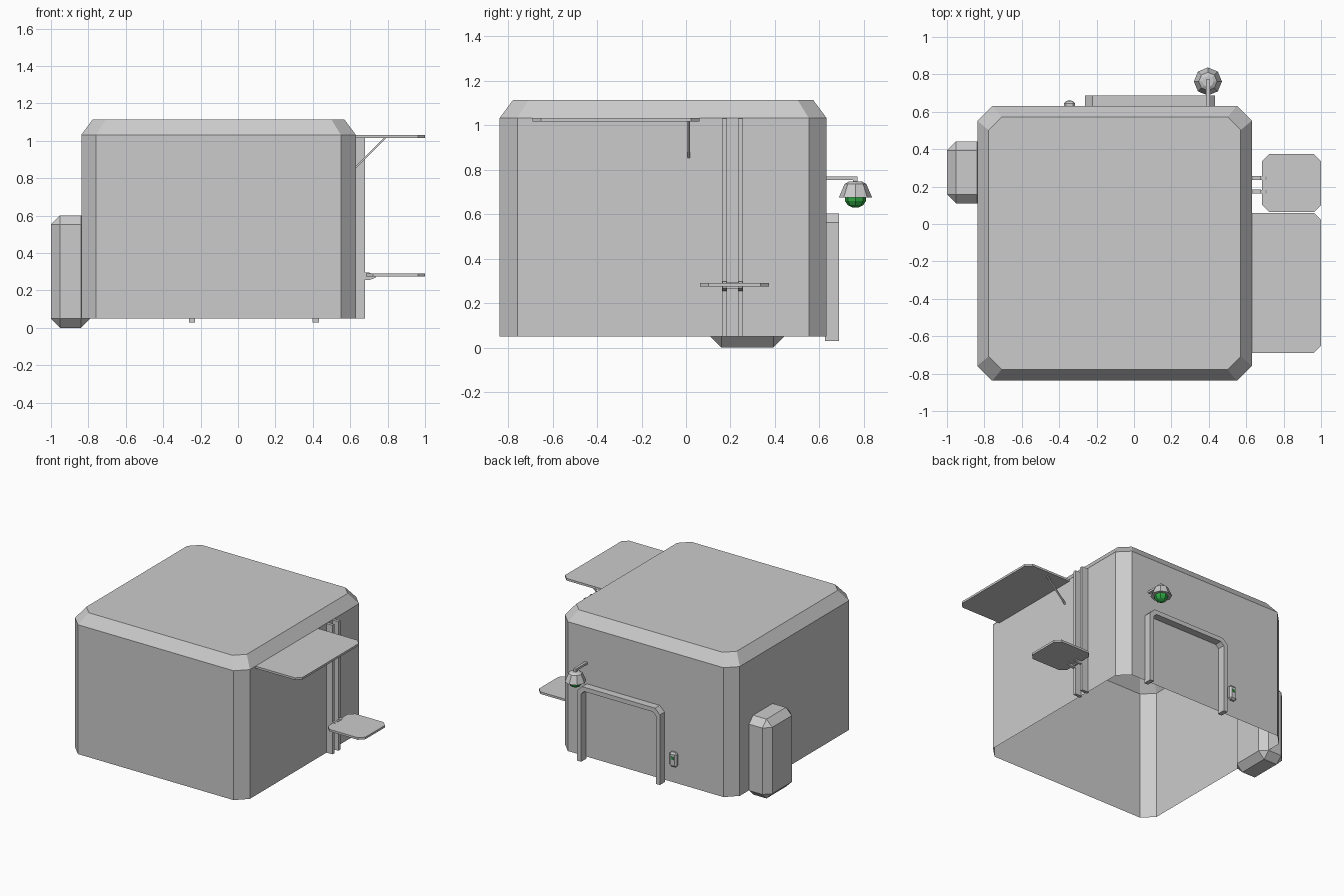
import bpy, bmesh, math
from mathutils import Vector

if "Cube" in bpy.data.objects:
    bpy.data.objects.remove(bpy.data.objects["Cube"])


def finish(bm, name, color=None):
    bmesh.ops.recalc_face_normals(bm, faces=bm.faces)
    me = bpy.data.meshes.new(name)
    bm.to_mesh(me)
    bm.free()
    ob = bpy.data.objects.new(name, me)
    bpy.context.collection.objects.link(ob)
    if color:
        mat = bpy.data.materials.new(name + "_colour")
        mat.diffuse_color = color
        mat.use_nodes = True
        mat.node_tree.nodes["Principled BSDF"].inputs["Base Color"].default_value = mat.diffuse_color
        me.materials.append(mat)
    return ob


def box(name, lo, hi, bevel=0, color=None):
    bm = bmesh.new()
    bmesh.ops.create_cube(bm, size=1)
    for v in bm.verts:
        v.co = Vector([(lo[i] + hi[i]) / 2 + v.co[i] * (hi[i] - lo[i]) for i in range(3)])
    if bevel:
        bmesh.ops.bevel(bm, geom=bm.edges[:], offset=bevel, segments=1,
                        profile=0.5, affect='EDGES')
    return finish(bm, name, color)


def loft(name, rings, cap_first=True, cap_last=True, color=None):
    bm = bmesh.new()
    vs = [[bm.verts.new(p) for p in r] for r in rings]
    n = len(vs[0])
    for a, b in zip(vs, vs[1:]):
        for i in range(n):
            j = (i + 1) % n
            bm.faces.new((a[i], a[j], b[j], b[i]))
    if cap_first:
        bm.faces.new(vs[0][::-1])
    if cap_last:
        bm.faces.new(vs[-1])
    ob = finish(bm, name, color)
    # open shells: make sure the normals point away from the axis
    return ob


def octo(x0, x1, y0, y1, c, z):
    return [(x0 + c, y0, z), (x1 - c, y0, z), (x1, y0 + c, z), (x1, y1 - c, z),
            (x1 - c, y1, z), (x0 + c, y1, z), (x0, y1 - c, z), (x0, y0 + c, z)]


def ring(cx, cy, r, z, n=8):
    return [(cx + r * math.cos(2 * math.pi * i / n),
             cy + r * math.sin(2 * math.pi * i / n), z) for i in range(n)]


# Cabin shell, open underneath
X0, X1, Y0, Y1 = -0.838, 0.63, -0.838, 0.632
i = 0.06
loft("cabin_shell", [octo(X0, X1, Y0, Y1, 0.08, 0.05),
                     octo(X0, X1, Y0, Y1, 0.08, 1.032),
                     octo(X0 + i, X1 - i, Y0 + i, Y1 - i, 0.07, 1.113)], cap_first=False)

# Side tank
box("side_tank", (-1.0, 0.11, 0.0), (-0.79, 0.442, 0.602), 0.049)

# Door frame on the back wall
def arch(x0, x1, top, c, y):
    return [(x0, y, 0.03), (x0, y, top - c), (x0 + c, y, top),
            (x1 - c, y, top), (x1, y, top - c), (x1, y, 0.03)]

t = 0.033
bm = bmesh.new()
loops = [[bm.verts.new(p) for p in arch(-0.262 + d, 0.432 - d, 0.603 - d, c, y)]
         for d, c, y in ((0, 0.04, 0.625), (0, 0.04, 0.688), (t, 0.025, 0.688), (t, 0.025, 0.625))]
for k in range(4):
    a, b = loops[k], loops[(k + 1) % 4]
    for s in range(5):
        bm.faces.new((a[s], a[s + 1], b[s + 1], b[s]))
for e in (0, 5):
    bm.faces.new([l[e] for l in loops])
finish(bm, "door_frame")

# Door control with a small green button
box("door_control", (-0.375, 0.62, 0.175), (-0.315, 0.657, 0.285), 0.012)
GREEN = (0.03, 0.4, 0.06, 1)
box("control_button", (-0.355, 0.65, 0.235), (-0.335, 0.66, 0.255), 0, GREEN)

# Twin rails on the right wall, with hinge arms holding the shelf
for n, y in enumerate((0.173, 0.245)):
    box(f"rail_{n + 1}", (0.62, y - 0.011, 0.05), (0.68, y + 0.011, 1.03))
    prof = [(0.66, 0.26), (0.70, 0.255), (0.735, 0.268), (0.735, 0.278), (0.70, 0.296), (0.66, 0.296)]
    loft(f"shelf_arm_{n + 1}", [[(x, y + s, z) for x, z in prof] for s in (-0.01, 0.01)])
box("shelf_crossbar", (0.688, 0.18, 0.265), (0.702, 0.24, 0.294))

# Small shelf with clipped corners
loft("small_shelf", [octo(0.685, 1.0, 0.063, 0.373, 0.038, z) for z in (0.274, 0.29)])

# Awning panel with two clipped outer corners, and its strut
def panel(z):
    return [(0.62, -0.69, z), (0.962, -0.69, z), (1.0, -0.652, z),
            (1.0, 0.022, z), (0.962, 0.06, z), (0.62, 0.06, z)]

loft("awning_panel", [panel(1.016), panel(1.032)])
strut = [(0.625, 0.848), (0.795, 1.018), (0.782, 1.018), (0.625, 0.861)]
loft("awning_strut", [[(x, y, z) for x, z in strut] for y in (0.006, 0.017)])

# Lamp on the back wall: arm, stem, shade and bulb
LX, LY = 0.395, 0.762
box("lamp_arm", (LX - 0.01, 0.62, 0.753), (LX + 0.01, LY + 0.01, 0.769))
box("lamp_stem", (LX - 0.01, LY - 0.01, 0.735), (LX + 0.01, LY + 0.01, 0.755))
loft("lamp_shade", [ring(LX, LY, 0.068, 0.676), ring(LX, LY, 0.075, 0.674),
                    ring(LX, LY, 0.049, 0.735), ring(LX, LY, 0.03, 0.746)])
loft("lamp_bulb", [ring(LX, LY, 0.048, 0.68), ring(LX, LY, 0.047, 0.659),
                   ring(LX, LY, 0.035, 0.64), ring(LX, LY, 0.014, 0.63)][::-1], color=GREEN)
